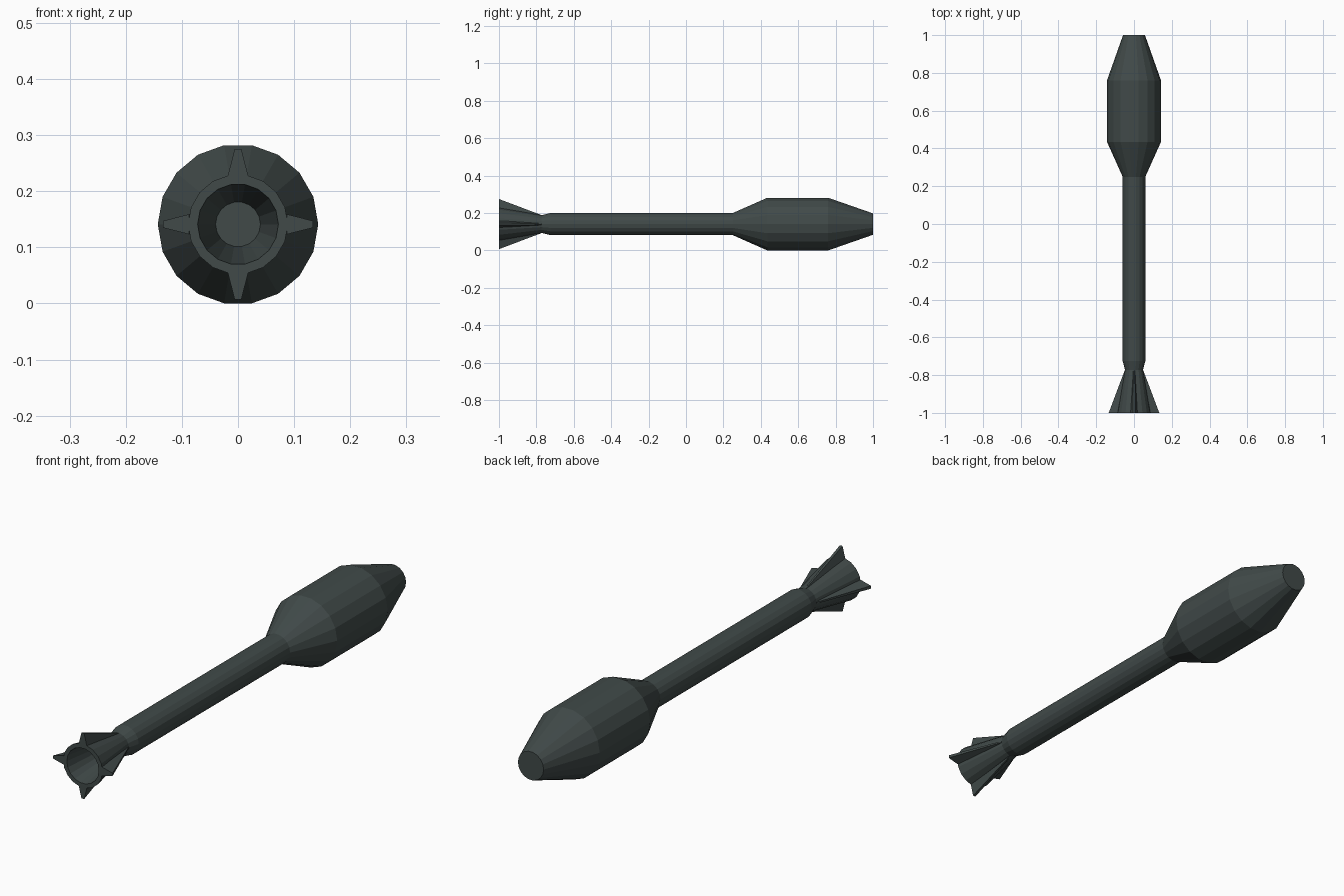
import bpy, bmesh
from math import cos, sin, pi

cube = bpy.data.objects.get("Cube")
if cube:
    bpy.data.objects.remove(cube, do_unlink=True)

SIDES = 18
AXIS_Z = 0.141

metal = bpy.data.materials.new("dark green grey")
metal.use_nodes = True
colour = (0.052, 0.068, 0.066, 1)
metal.diffuse_color = colour
metal.node_tree.nodes["Principled BSDF"].inputs["Base Color"].default_value = colour


def finish(name, bm):
    bmesh.ops.recalc_face_normals(bm, faces=bm.faces)
    mesh = bpy.data.meshes.new(name)
    bm.to_mesh(mesh)
    bm.free()
    mesh.materials.append(metal)
    obj = bpy.data.objects.new(name, mesh)
    obj.location.z = AXIS_Z
    bpy.context.collection.objects.link(obj)
    return obj


def lathe(name, profile):
    """Faceted solid around the y axis from (y, radius) pairs, capped at both ends."""
    bm = bmesh.new()
    rings = []
    for y, r in profile:
        angles = [2 * pi * i / SIDES for i in range(SIDES)]
        rings.append([bm.verts.new((r * cos(a), y, r * sin(a))) for a in angles])
    for a, b in zip(rings, rings[1:]):
        for i in range(SIDES):
            j = (i + 1) % SIDES
            bm.faces.new((a[i], a[j], b[j], b[i]))
    bm.faces.new(rings[0])
    bm.faces.new(rings[-1])
    return finish(name, bm)


# Warhead: blunt nose, straight middle, tapered rear
lathe("warhead", [(1, 0.058), (0.76, 0.143), (0.435, 0.143), (0.25, 0.06)])

# Tube, narrowing to the neck
lathe("tube", [(0.25, 0.06), (-0.725, 0.06), (-0.772, 0.048)])

# Flared hollow nozzle with a recessed floor
lathe("nozzle", [(-0.772, 0.048), (-1, 0.089), (-1, 0.072), (-0.79, 0.04)])


# Four wedge fins that grow out of the neck
def fin(name, angle):
    bm = bmesh.new()
    ends = []
    for y, inner, outer, root, tip in ((-0.772, 0.044, 0.048, 0.006, 0.003),
                                       (-1, 0.087, 0.134, 0.018, 0.006)):
        section = ((inner, -root), (outer, -tip), (outer, tip), (inner, root))
        ends.append([bm.verts.new((r, y, w)) for r, w in section])
    a, b = ends
    for i in range(4):
        j = (i + 1) % 4
        bm.faces.new((a[i], a[j], b[j], b[i]))
    bm.faces.new(a)
    bm.faces.new(b)
    finish(name, bm).rotation_euler.y = angle


for i, side in enumerate(("left", "bottom", "right", "top")):
    fin(side + "_fin", i * pi / 2)
